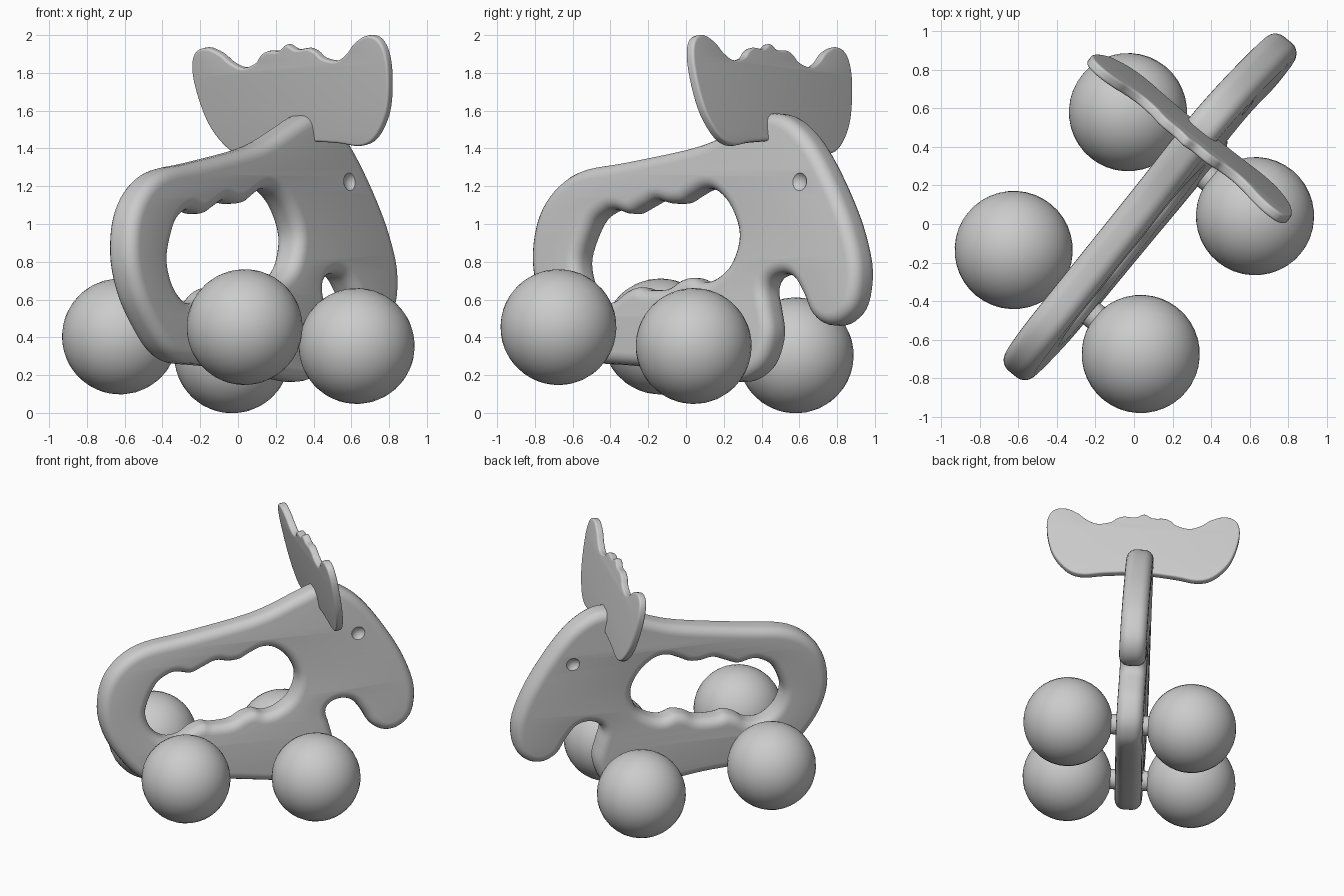
import bpy, bmesh, math
from mathutils import Matrix, Vector

if "Cube" in bpy.data.objects:
    bpy.data.objects.remove(bpy.data.objects["Cube"])

grey = bpy.data.materials.new("plain_grey")
grey.diffuse_color = (0.6, 0.6, 0.6, 1)
grey.use_nodes = True
grey.node_tree.nodes["Principled BSDF"].inputs["Base Color"].default_value = grey.diffuse_color

# Toy frame: local x = toward the nose, local y = up, local z = axle direction
heading = math.radians(50.7)
u = Vector((math.cos(heading), math.sin(heading), 0))
w = Vector((u.y, -u.x, 0.058)).normalized()
up = w.cross(u)
TOY = Matrix((u, up, w)).transposed().to_4x4()
TOY.translation = (0.041, -0.034, 0)


def smooth_loop(pts, steps=4):
    """Closed Catmull-Rom loop through the points."""
    out, n = [], len(pts)
    for i in range(n):
        a, b, c, d = (Vector(pts[(i + k) % n]) for k in (-1, 0, 1, 2))
        for s in range(steps):
            t = s / steps
            out.append(0.5 * (2 * b + (c - a) * t + (2 * a - 5 * b + 4 * c - d) * t**2
                              + (3 * b - a - 3 * c + d) * t**3))
    return out


def add_object(name, mesh, matrix):
    ob = bpy.data.objects.new(name, mesh)
    bpy.context.collection.objects.link(ob)
    ob.matrix_world = matrix
    mesh.materials.clear()
    mesh.materials.append(grey)
    return ob


def slab(name, loops, half, rounding, matrix):
    """Flat plate from closed outlines, with rounded rims."""
    cu = bpy.data.curves.new(name, 'CURVE')
    cu.dimensions, cu.fill_mode = '2D', 'BOTH'
    cu.extrude, cu.bevel_depth = half - rounding, rounding
    cu.offset, cu.bevel_resolution = -rounding, 4
    for pts in loops:
        sp = cu.splines.new('POLY')
        sp.points.add(len(pts) - 1)
        for p, q in zip(sp.points, pts):
            p.co = (q[0], q[1], 0, 1)
        sp.use_cyclic_u = True
    tmp = bpy.data.objects.new(name + "_curve", cu)
    bpy.context.collection.objects.link(tmp)
    dg = bpy.context.evaluated_depsgraph_get()
    mesh = bpy.data.meshes.new_from_object(tmp.evaluated_get(dg))
    bpy.data.objects.remove(tmp)
    bm = bmesh.new()
    bm.from_mesh(mesh)
    bmesh.ops.remove_doubles(bm, verts=bm.verts, dist=0.0005)
    bmesh.ops.recalc_face_normals(bm, faces=bm.faces)
    bm.to_mesh(mesh)
    bm.free()
    return add_object(name, mesh, matrix)


def ball(name, radius, loc):
    bm = bmesh.new()
    bmesh.ops.create_uvsphere(bm, u_segments=36, v_segments=20, radius=radius)
    mesh = bpy.data.meshes.new(name)
    bm.to_mesh(mesh)
    bm.free()
    return add_object(name, mesh, TOY @ Matrix.Translation(loc))


# Body: one rounded plate with a finger-grip opening
outline = [(-1.0, .8), (-.985, .98), (-.92, 1.12), (-.8, 1.23), (-.65, 1.29), (-.4, 1.325),
           (0, 1.39), (.2, 1.44), (.4, 1.52), (.54, 1.575), (.63, 1.585), (.73, 1.555),
           (.85, 1.47), (.97, 1.33), (1.1, 1.13), (1.19, .95), (1.245, .76), (1.225, .58),
           (1.14, .485), (1.03, .465), (.93, .52), (.87, .62), (.8, .71), (.72, .735),
           (.64, .71), (.61, .65), (.635, .55), (.66, .42), (.62, .28), (.54, .2),
           (.42, .165), (.2, .19), (-.1, .235), (-.4, .255), (-.6, .27), (-.73, .33),
           (-.85, .46), (-.95, .62)]
grip = [(-.67, .85), (-.6, 1.0), (-.52, 1.06), (-.45, 1.075), (-.35, 1.055), (-.26, 1.09),
        (-.17, 1.125), (-.08, 1.11), (0, 1.115), (.07, 1.15), (.16, 1.185), (.25, 1.17),
        (.35, 1.08), (.41, .94), (.37, .8), (.28, .72), (.18, .69), (.1, .715), (.02, .7),
        (-.07, .655), (-.2, .65), (-.27, .665), (-.35, .64), (-.43, .59), (-.53, .585),
        (-.62, .65), (-.67, .75)]
body = slab("body", [smooth_loop(outline), smooth_loop(grip)], 0.093, 0.065, TOY)
parts = [body]

# Eyes: shallow dimples on both sides
for side, label in ((1, "right"), (-1, "left")):
    cutter = ball("eye_cutter_" + label, 0.06, (.84, 1.22, side * 0.13))
    cutter.hide_render = True
    cutter.hide_set(True)
    cut = body.modifiers.new("eye_" + label, 'BOOLEAN')
    cut.operation, cut.solver, cut.object = 'DIFFERENCE', 'EXACT', cutter

# Antlers: thin scalloped plate across the head, leaning back
half = [(.06, 1.925), (.14, 1.927), (.19, 1.905), (.23, 1.87), (.32, 1.85), (.4, 1.885),
        (.46, 1.935), (.55, 1.97), (.63, 1.945), (.665, 1.85), (.65, 1.7), (.6, 1.55),
        (.5, 1.43), (.39, 1.395), (.24, 1.42)]
full = [(0, 1.955)] + half + [(0, 1.44)] + [(-x, z) for x, z in reversed(half)]
place = (TOY @ Matrix.Translation((.59, 1.45, -.005))
         @ Matrix.Rotation(math.radians(10), 4, 'Z') @ Matrix.Rotation(math.radians(-90), 4, 'Y'))
parts.append(slab("antlers", [smooth_loop([(x, (z - 1.45) * 1.015) for x, z in full])],
                  0.026, 0.014, place))

# Wheels: four balls on short axles
for label, s, v in (("rear", -.50, .43), ("front", .43, .33)):
    for side, name in ((1, "right"), (-1, "left")):
        parts.append(ball(f"{label}_{name}_wheel", 0.307, (s, v, side * 0.427)))
    bm = bmesh.new()
    bmesh.ops.create_cone(bm, cap_ends=True, segments=24, radius1=0.07, radius2=0.07, depth=0.6)
    mesh = bpy.data.meshes.new(label + "_axle")
    bm.to_mesh(mesh)
    bm.free()
    parts.append(add_object(label + "_axle", mesh, TOY @ Matrix.Translation((s, v, 0))))

# Smooth shading
bpy.ops.object.select_all(action='DESELECT')
for ob in parts:
    ob.select_set(True)
bpy.context.view_layer.objects.active = body
bpy.ops.object.shade_smooth_by_angle(angle=math.radians(40))
